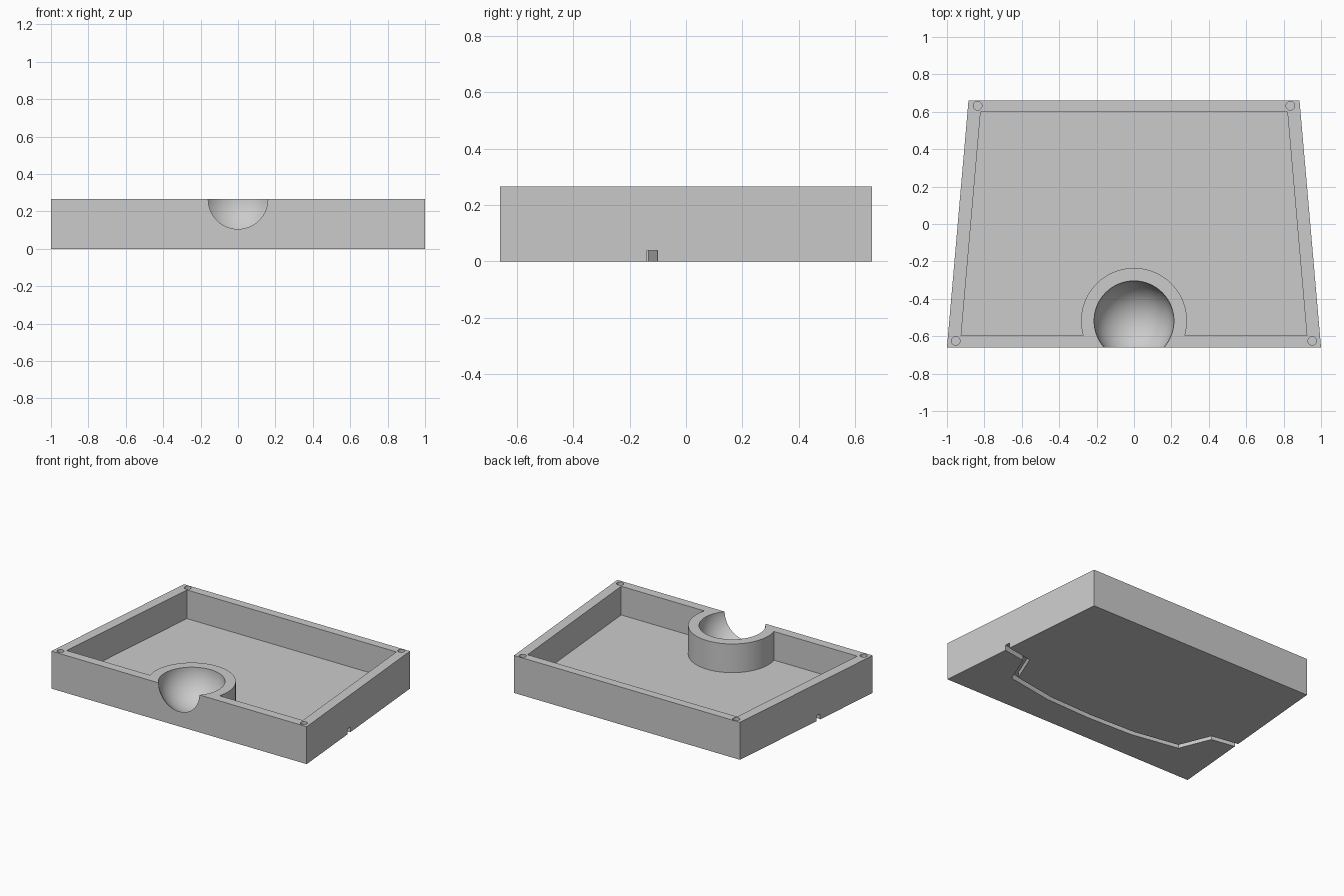
import bpy, bmesh
from math import radians
from mathutils import Vector

cube = bpy.data.objects.get("Cube")
if cube:
    bpy.data.objects.remove(cube, do_unlink=True)

HEIGHT, FLOOR = 0.265, 0.062
CUP = Vector((0, -0.518, HEIGHT))

grey = bpy.data.materials.new("plain grey")
grey.use_nodes = True
grey.diffuse_color = (0.6, 0.6, 0.6, 1)
grey.node_tree.nodes["Principled BSDF"].inputs["Base Color"].default_value = (0.6, 0.6, 0.6, 1)


def prism(name, outline, z0, z1):
    """Extrude a flat outline between two heights."""
    bm = bmesh.new()
    face = bm.faces.new([bm.verts.new((x, y, z0)) for x, y in outline])
    ext = bmesh.ops.extrude_face_region(bm, geom=[face])["geom"]
    top = [v for v in ext if isinstance(v, bmesh.types.BMVert)]
    bmesh.ops.translate(bm, verts=top, vec=(0, 0, z1 - z0))
    bmesh.ops.recalc_face_normals(bm, faces=bm.faces)
    mesh = bpy.data.meshes.new(name)
    bm.to_mesh(mesh)
    bm.free()
    mesh.materials.append(grey)
    obj = bpy.data.objects.new(name, mesh)
    bpy.context.collection.objects.link(obj)
    return obj


def cylinder(name, x, y, z0, z1, radius, sides):
    bpy.ops.mesh.primitive_cylinder_add(vertices=sides, radius=radius, depth=z1 - z0,
                                        location=(x, y, (z0 + z1) / 2))
    obj = bpy.context.object
    obj.name = name
    obj.data.materials.append(grey)
    return obj


def cut(target, cutter):
    """Subtract the cutter, then discard it."""
    cutter.hide_render = True
    mod = target.modifiers.new("cut", 'BOOLEAN')
    mod.operation, mod.solver, mod.object = 'DIFFERENCE', 'EXACT', cutter
    bpy.context.view_layer.objects.active = target
    bpy.ops.object.modifier_apply(modifier=mod.name)
    bpy.data.objects.remove(cutter, do_unlink=True)


def trapezoid(front_x, front_y, back_x, back_y):
    return [(-front_x, front_y), (front_x, front_y), (back_x, back_y), (-back_x, back_y)]


# Tray: tapered block
tray = prism("tray", trapezoid(1, -0.66, 0.885, 0.66), 0, HEIGHT)

# Hollow, leaving a round boss standing at the front wall
hollow = prism("hollow_cutter", trapezoid(0.924, -0.595, 0.82, 0.6), FLOOR, HEIGHT + 0.1)
cut(hollow, cylinder("boss_cutter", CUP.x, CUP.y, 0, HEIGHT + 0.3, 0.283, 96))
cut(tray, hollow)

# Spherical cup, open through the front wall
bpy.ops.mesh.primitive_uv_sphere_add(segments=96, ring_count=48, radius=0.2135, location=CUP)
cup = bpy.context.object
cup.data.materials.append(grey)
cut(tray, cup)

# Screw holes in the rim corners
for side in (-1, 1):
    for x, y in ((0.953, -0.625), (0.836, 0.632)):
        cut(tray, cylinder("hole_cutter", side * x, y, 0.12, HEIGHT + 0.1, 0.023, 32))

# Cable channel winding across the underside
half = [(1.1, -0.119), (0.955, -0.119), (0.77, -0.15), (0.68, -0.37), (0.345, -0.428)]
path = [Vector(p) for p in half + [(0, -0.44)] + [(-x, y) for x, y in reversed(half)]]
left, right = [], []
for i, p in enumerate(path):
    a = (p - path[i - 1]).normalized() if i else (path[1] - p).normalized()
    b = (path[i + 1] - p).normalized() if i < len(path) - 1 else a
    normal = (a + b).normalized().orthogonal()
    miter = normal * 0.0185 / normal.dot(a.orthogonal())
    left.append(p + miter)
    right.append(p - miter)
cut(tray, prism("channel_cutter", left + right[::-1], -0.05, 0.038))

# Smooth round surfaces, sharp edges kept
bpy.ops.object.select_all(action='DESELECT')
tray.select_set(True)
bpy.context.view_layer.objects.active = tray
bpy.ops.object.shade_smooth_by_angle(angle=radians(30))
